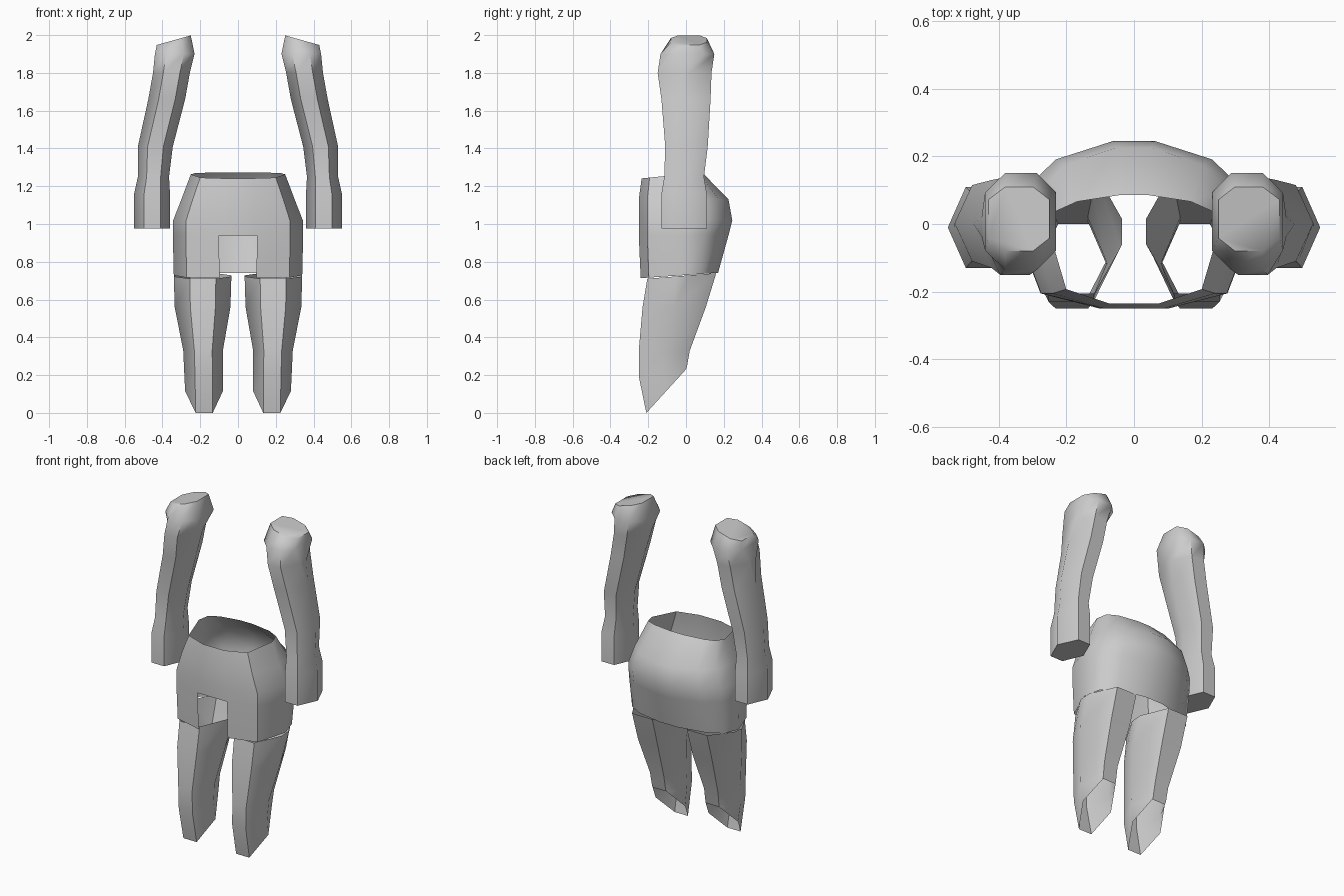
import bpy, bmesh, math

cube = bpy.data.objects.get("Cube")
if cube:
    bpy.data.objects.remove(cube)

grey = bpy.data.materials.new("light grey")
grey.use_nodes = True
grey.diffuse_color = (0.6, 0.6, 0.6, 1)
grey.node_tree.nodes["Principled BSDF"].inputs["Base Color"].default_value = grey.diffuse_color


def ring(x0, x1, y0, y1, z, tx=0, ty=0, s=0):
    """Six-sided section; s widens its side corners into edges, tx and ty tilt it."""
    w, cx, cy, h = x1 - x0, (x0 + x1) / 2, (y0 + y1) / 2, (y1 - y0) / 2
    a, b = x0 + 0.27 * w, x0 + 0.72 * w
    flat = [(a, y0), (b, y0), (x1, cy - s * h), (x1, cy + s * h),
            (b, y1), (a, y1), (x0, cy + s * h), (x0, cy - s * h)]
    return [(x, y, z + tx * (x - cx) + ty * (y - cy)) for x, y in flat]


def loft(name, rings, caps=False, skip=None, angle=50):
    """Skin closed rings listed from bottom to top."""
    bm = bmesh.new()
    rows = [[bm.verts.new(p) for p in r] for r in rings]
    n = len(rows[0])
    for i, (low, high) in enumerate(zip(rows, rows[1:])):
        for j in range(n):
            if (i, j) != skip:
                k = (j + 1) % n
                bm.faces.new((low[j], low[k], high[k], high[j]))
    if caps:
        bm.faces.new(rows[0][::-1])
        bm.faces.new(rows[-1])
    bmesh.ops.remove_doubles(bm, verts=bm.verts, dist=0.0005)
    mesh = bpy.data.meshes.new(name)
    bm.to_mesh(mesh)
    bm.free()
    mesh.materials.append(grey)
    obj = bpy.data.objects.new(name, mesh)
    bpy.context.collection.objects.link(obj)
    bpy.ops.object.select_all(action='DESELECT')
    obj.select_set(True)
    bpy.context.view_layer.objects.active = obj
    bpy.ops.object.shade_smooth_by_angle(angle=math.radians(angle))
    return obj


def mirrored_pair(name, rings, caps=False):
    """Left part and its mirror image on the right."""
    loft("left_" + name, rings, caps)
    flipped = [[(-x, y, z) for x, y, z in r][::-1] for r in rings]
    loft("right_" + name, flipped, caps)


# Arms: cuff, elbow, then a shoulder leaning inwards
mirrored_pair("arm", [
    ring(.36, .55, -.13, .11, .975),
    ring(.36, .55, -.13, .11, 1.16),
    ring(.365, .53, -.115, .095, 1.25),
    ring(.345, .53, -.11, .115, 1.41),
    ring(.28, .475, -.13, .13, 1.66),
    ring(.255, .45, -.15, .135, 1.8, s=.2),
    ring(.23, .44, -.135, .15, 1.9, s=.6),
    ring(.25, .43, -.08, .11, 1.973, tx=-.28, s=.6),
], caps=True)

# Legs: open tubes, cut on a slope at the ankle
mirrored_pair("leg", [
    ring(.08, .28, -.21, 0, .115, ty=1.1),
    ring(.08, .285, -.25, .005, .22, ty=.2),
    ring(.08, .29, -.25, .02, .33),
    ring(.04, .335, -.23, .105, .56),
    ring(.035, .34, -.205, .16, .725, ty=.08, s=.2),
])

# Hips: open shell with a notch at the front
HALF = [(.29, -1), (.8, -.82), (1, -.1), (.92, .45), (.67, .78), (.18, 1)]


def hip_ring(half_width, front, back, z, slope=0):
    half = []
    for u, v in HALF:
        y = v * back if v > 0 else -v * front
        half.append((u * half_width, y, z + slope * y))
    return half + [(-x, y, z) for x, y, z in reversed(half)]


loft("hips", [
    hip_ring(.34, -.24, .17, .73, .07),
    hip_ring(.345, -.25, .225, .94),
    hip_ring(.343, -.25, .245, 1.02),
    hip_ring(.3, -.25, .225, 1.13),
    hip_ring(.25, -.235, .085, 1.265, .1),
], skip=(0, 2 * len(HALF) - 1))
